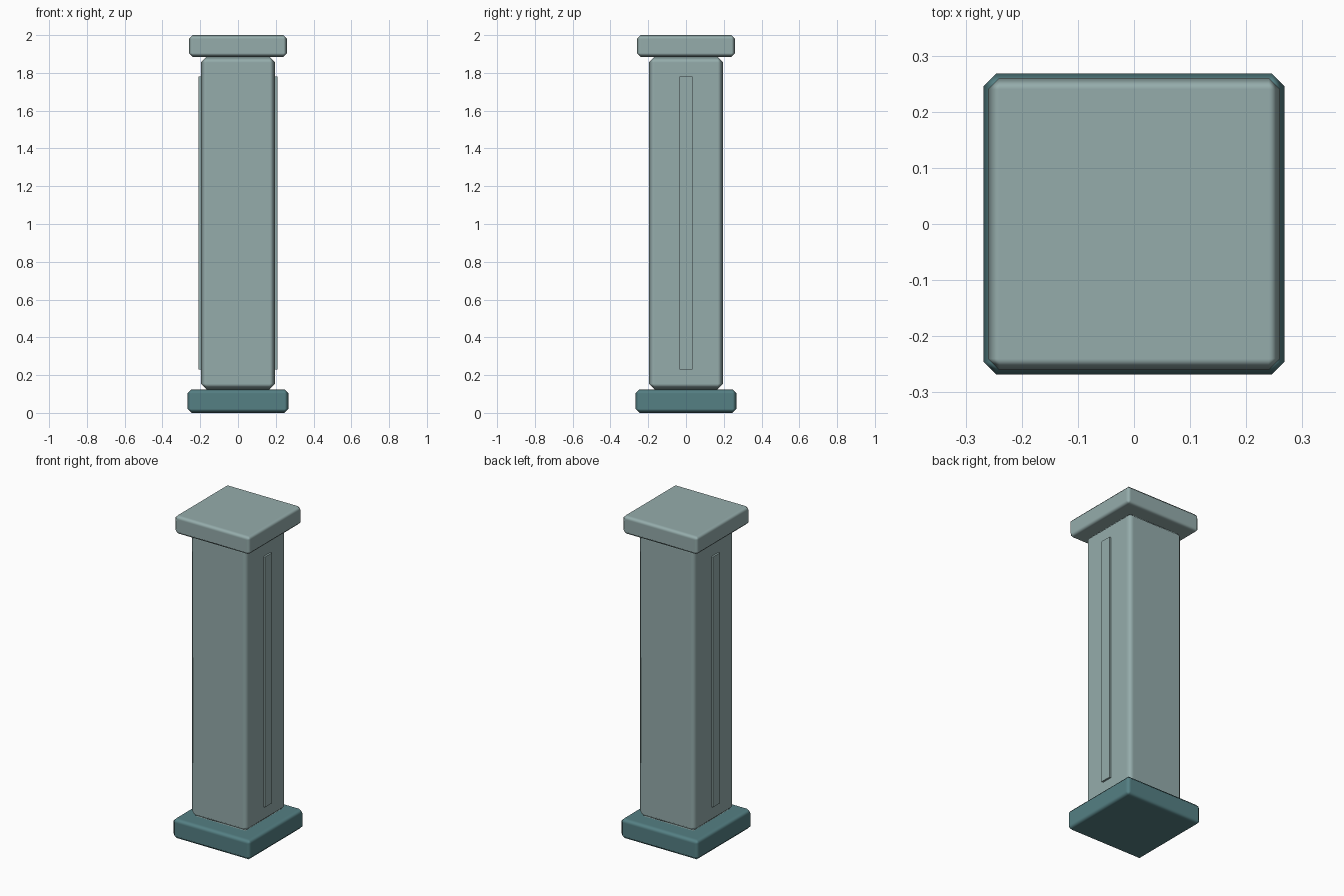
import bpy

cube = bpy.data.objects.get("Cube")
if cube:
    bpy.data.objects.remove(cube, do_unlink=True)


def material(name, rgb):
    m = bpy.data.materials.new(name)
    m.use_nodes = True
    m.diffuse_color = (*rgb, 1)
    m.node_tree.nodes["Principled BSDF"].inputs["Base Color"].default_value = (*rgb, 1)
    return m


pale = material("pale_grey_teal", (0.30, 0.415, 0.41))
dark = material("dark_teal", (0.09, 0.215, 0.23))


def block(name, x, half_x, half_y, z0, z1, bevel, mat):
    """Chamfered box spanning z0..z1, with softly shaded chamfers."""
    bpy.ops.mesh.primitive_cube_add(size=2, location=(x, 0, (z0 + z1) / 2))
    ob = bpy.context.object
    ob.name = name
    ob.scale = (half_x, half_y, (z1 - z0) / 2)
    bpy.ops.object.transform_apply(location=False, rotation=False, scale=True)
    ob.data.materials.append(mat)
    if bevel:
        bpy.ops.object.shade_smooth()
        mod = ob.modifiers.new("chamfer", 'BEVEL')
        mod.width = bevel
        mod.segments = 1
        mod.limit_method = 'NONE'
        mod.harden_normals = True
    return ob


# Plinth, shaft and capital
block("base_plinth", 0, 0.268, 0.268, 0, 0.125, 0.022, dark)
block("shaft", 0, 0.197, 0.197, 0.125, 1.885, 0.03, pale)
block("top_cap", 0, 0.26, 0.26, 1.885, 2.0, 0.02, pale)

# Raised strips on the two sides
for side, sign in (("left", 1), ("right", -1)):
    block(side + "_strip", sign * 0.198, 0.01, 0.034, 0.23, 1.78, 0, pale)
